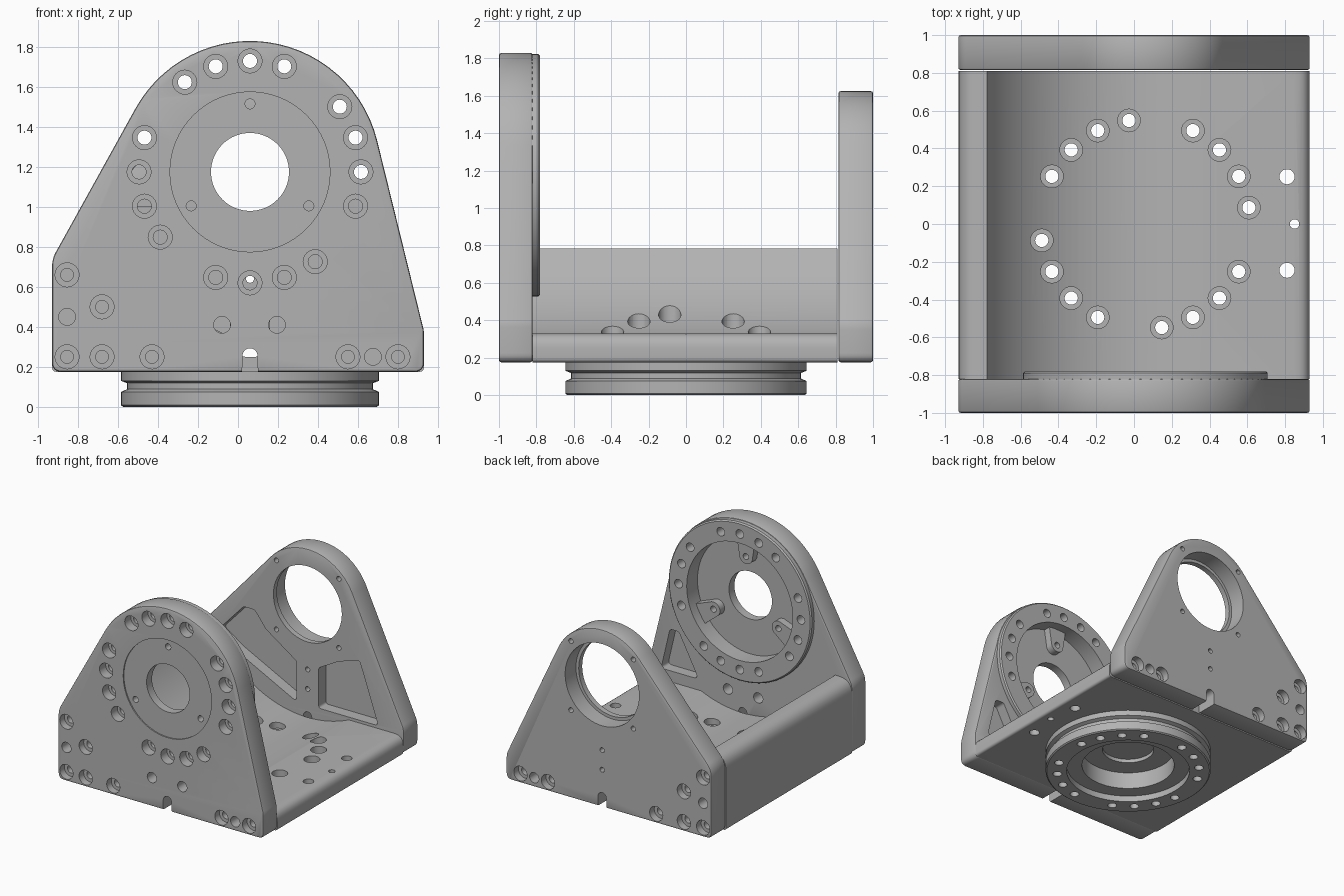
import bpy, bmesh
from math import cos, sin, pi, radians, atan2, acos, hypot
from mathutils import Vector

if "Cube" in bpy.data.objects:
    bpy.data.objects.remove(bpy.data.objects["Cube"])

metal = bpy.data.materials.new("machined_grey")
metal.use_nodes = True
metal.diffuse_color = (0.45, 0.45, 0.45, 1)
metal.node_tree.nodes["Principled BSDF"].inputs["Base Color"].default_value = (0.45, 0.45, 0.45, 1)

CX, CZ = 0.06, 1.175        # pivot axis
BOLT_R = 0.555              # bolt circle radius


def place(axis, u, v, w):
    return (u, w, v) if axis == "Y" else (u, v, w)


def loft(bm, rings):
    """Close a stack of equal rings into a solid."""
    loops = [[bm.verts.new(p) for p in ring] for ring in rings]
    n = len(loops[0])
    for a, b in zip(loops, loops[1:]):
        for i in range(n):
            j = (i + 1) % n
            bm.faces.new((a[i], a[j], b[j], b[i]))
    bm.faces.new(loops[0][::-1])
    bm.faces.new(loops[-1])


def turned(bm, axis, u, v, profile, n=24):
    loft(bm, [[place(axis, u + r * cos(2 * pi * i / n), v + r * sin(2 * pi * i / n), w)
               for i in range(n)] for r, w in profile])


def prism(bm, axis, pts, w0, w1):
    loft(bm, [[place(axis, p[0], p[1], w) for p in pts] for w in (w0, w1)])


def arc(u, v, r, a0, a1, n):
    return [(u + r * cos(a0 + (a1 - a0) * i / n), v + r * sin(a0 + (a1 - a0) * i / n), 0)
            for i in range(n + 1)]


def fillet(pts, steps=6):
    """Round each (u, v, radius) corner of an outline."""
    out = []
    for i, (u, v, r) in enumerate(pts):
        p = Vector((u, v))
        if not r:
            out.append(p)
            continue
        a = Vector(pts[i - 1][:2]) - p
        b = Vector(pts[(i + 1) % len(pts)][:2]) - p
        half = a.angle(b) / 2
        t = r * cos(half) / sin(half)
        a, b = p + a.normalized() * t, p + b.normalized() * t
        for k in range(steps + 1):
            s = k / steps
            out.append(a * (1 - s) ** 2 + p * 2 * s * (1 - s) + b * s * s)
    return out


def soften(bm, width=0.012):
    bmesh.ops.recalc_face_normals(bm, faces=bm.faces)
    edges = [e for e in bm.edges if e.calc_face_angle(0) > 0.6]
    bmesh.ops.bevel(bm, geom=edges, offset=width, segments=2, profile=0.5, affect="EDGES")


def make(name, bm):
    bmesh.ops.recalc_face_normals(bm, faces=bm.faces)
    me = bpy.data.meshes.new(name)
    bm.to_mesh(me)
    bm.free()
    me.materials.append(metal)
    ob = bpy.data.objects.new(name, me)
    bpy.context.collection.objects.link(ob)
    return ob


def combine(ob, bm, operation="DIFFERENCE"):
    """Apply a boolean with a temporary tool."""
    tool = make("cutter", bm)
    mod = ob.modifiers.new("cut", "BOOLEAN")
    mod.operation, mod.object, mod.solver = operation, tool, "EXACT"
    mod.use_self = True
    dg = bpy.context.evaluated_depsgraph_get()
    me = bpy.data.meshes.new_from_object(ob.evaluated_get(dg))
    ob.modifiers.clear()
    ob.data = me
    bpy.data.objects.remove(tool)


def plate_outline(r):
    """Base corners joined by tangents to a round head."""
    def tangent(x, z, side):
        return atan2(z - CZ, x - CX) + side * acos(r / hypot(x - CX, z - CZ))
    a0 = tangent(0.93, 0.38, 1)
    a1 = tangent(-0.93, 0.74, -1) + 2 * pi
    return fillet([(-0.93, 0.175, 0.05), (0.93, 0.175, 0.05), (0.93, 0.38, 0.15)]
                  + arc(CX, CZ, r, a0, a1, 28) + [(-0.93, 0.74, 0.15)])


def bolt_angles(offset, skip):
    return [radians(offset + 18 * k) for k in range(20) if k % 5 != skip]


def plate_bolts(bm, side):
    """Counterbored corner screws and dowels; side -1 front, 1 back."""
    for x, z in [(-0.855, 0.66), (-0.68, 0.5), (-0.855, 0.25), (-0.68, 0.25),
                 (-0.43, 0.25), (0.55, 0.25), (0.8, 0.25)]:
        turned(bm, "Y", x, z, [(0.06, 1.1 * side), (0.06, 0.94 * side),
                               (0.032, 0.94 * side), (0.032, 0.68 * side)])
    for x, z in [(-0.855, 0.45), (0.675, 0.25)]:
        turned(bm, "Y", x, z, [(0.042, 1.1 * side), (0.042, 0.7 * side)])


def slot(bm, side):
    pts = [(CX - 0.04, 0.1)] + [p[:2] for p in arc(CX, 0.255, 0.038, pi, 0, 8)] + [(CX + 0.04, 0.1)]
    prism(bm, "Y", pts, 0.7 * side, 1.1 * side)


LUGS = [radians(a) for a in (90, 210, 330)]


def lug_holes(bm):
    for a in LUGS:
        turned(bm, "Y", CX + 0.34 * cos(a), CZ + 0.34 * sin(a), [(0.025, -1.1), (0.025, -0.7)], 16)


# Front plate with raised bearing ring
bm = bmesh.new()
prism(bm, "Y", plate_outline(0.655), -1, -0.82)
soften(bm)
front_plate = make("front_plate", bm)
bm = bmesh.new()
turned(bm, "Y", CX, CZ, [(0.648, -0.9), (0.648, -0.79), (0.638, -0.78)], 72)
combine(front_plate, bm, "UNION")
bm = bmesh.new()
turned(bm, "Y", CX, CZ, [(0.4, -1.1), (0.4, -0.99), (0.195, -0.99),
                         (0.195, -0.92), (0.48, -0.92), (0.48, -0.7)], 64)
for a in bolt_angles(0, 3):
    turned(bm, "Y", CX + BOLT_R * cos(a), CZ + BOLT_R * sin(a),
           [(0.06, -1.1), (0.06, -0.92), (0.035, -0.92), (0.035, -0.7)])
for x in (-0.08, 0.195):
    turned(bm, "Y", x, 0.41, [(0.042, -1.1), (0.042, -0.7)])
prism(bm, "Y", fillet([(0.46, 0.42, 0.03), (0.8, 0.42, 0.03), (0.72, 0.76, 0.03), (0.64, 0.76, 0.03)]),
      -0.91, -0.7)
plate_bolts(bm, -1)
slot(bm, -1)
lug_holes(bm)
combine(front_plate, bm)

# Screw lugs inside the bearing pocket
bm = bmesh.new()
for a in LUGS:
    ux, uz = CX + 0.34 * cos(a), CZ + 0.34 * sin(a)
    pts = arc(ux, uz, 0.06, a + pi / 2, a + 3 * pi / 2, 12)
    for s in (-1, 1):
        pts.append((CX + 0.485 * cos(a + s * 0.17), CZ + 0.485 * sin(a + s * 0.17), 0))
    prism(bm, "Y", pts, -0.925, -0.86)
lugs = make("pocket_lugs", bm)
bm = bmesh.new()
lug_holes(bm)
combine(lugs, bm)

# Back plate with bearing bore and weight pockets
bm = bmesh.new()
prism(bm, "Y", plate_outline(0.45), 0.815, 1)
soften(bm)
back_plate = make("back_plate", bm)
bm = bmesh.new()
turned(bm, "Y", CX, CZ, [(0.31, 0.7), (0.31, 0.86), (0.335, 0.86), (0.335, 1.1)], 64)
for k in range(4):
    a = pi / 4 + k * pi / 2
    turned(bm, "Y", CX + 0.4 * cos(a), CZ + 0.4 * sin(a), [(0.02, 0.7), (0.02, 1.1)], 16)
for z in (0.48, 0.64):
    turned(bm, "Y", CX, z, [(0.02, 0.7), (0.02, 1.1)], 16)
for outline in ([(0.16, 0.35), (0.7, 0.35), (0.53, 0.84), (0.34, 0.78), (0.16, 0.68)],
                [(-0.04, 0.35), (-0.04, 0.68), (-0.32, 0.87), (-0.42, 1), (-0.52, 1), (-0.76, 0.74), (-0.58, 0.62)]):
    prism(bm, "Y", fillet([(x, z, 0.025) for x, z in outline]), 0.7, 0.91)
plate_bolts(bm, 1)
slot(bm, 1)
combine(back_plate, bm)

# Base tray: trough concentric with the pivot, tall wall on one side
bm = bmesh.new()
prism(bm, "Y", fillet([(-0.93, 0.175, 0.025), (0.93, 0.175, 0.025), (0.93, 0.33, 0.08)]
                      + arc(CX, CZ, 0.925, radians(294), radians(205), 40)
                      + [(-0.93, 0.784, 0.12)]), -0.82, 0.81)
base_tray = make("base_tray", bm)

# Turned mounting ring under the base
bm = bmesh.new()
turned(bm, "Z", CX, 0, [(0.635, 0), (0.645, 0.008), (0.645, 0.075), (0.615, 0.088),
                        (0.615, 0.118), (0.645, 0.13), (0.645, 0.175)], 72)
mounting_ring = make("mounting_ring", bm)

# Stepped recess and bolt holes shared by tray and ring
for ob in (base_tray, mounting_ring):
    bm = bmesh.new()
    turned(bm, "Z", CX, 0, [(0.48, -0.1), (0.48, 0.05), (0.36, 0.05),
                            (0.36, 0.19), (0.2, 0.19), (0.2, 0.22)], 64)
    for a in bolt_angles(9, 4):
        turned(bm, "Z", CX + BOLT_R * cos(a), BOLT_R * sin(a),
               [(0.035, -0.1), (0.035, 0.21), (0.06, 0.21), (0.06, 1)])
    if ob is base_tray:
        for x, y, r in [(0.81, 0.25, 0.04), (0.81, -0.245, 0.04), (0.85, 0, 0.025)]:
            turned(bm, "Z", x, y, [(r, -0.1), (r, 1)])
        for side in (-1, 1):
            plate_bolts(bm, side)
    combine(ob, bm)

# Smooth curved walls, keep machined edges sharp
bpy.ops.object.select_all(action="DESELECT")
for ob in (front_plate, lugs, back_plate, base_tray, mounting_ring):
    ob.select_set(True)
bpy.context.view_layer.objects.active = front_plate
bpy.ops.object.shade_smooth_by_angle(angle=radians(30))
